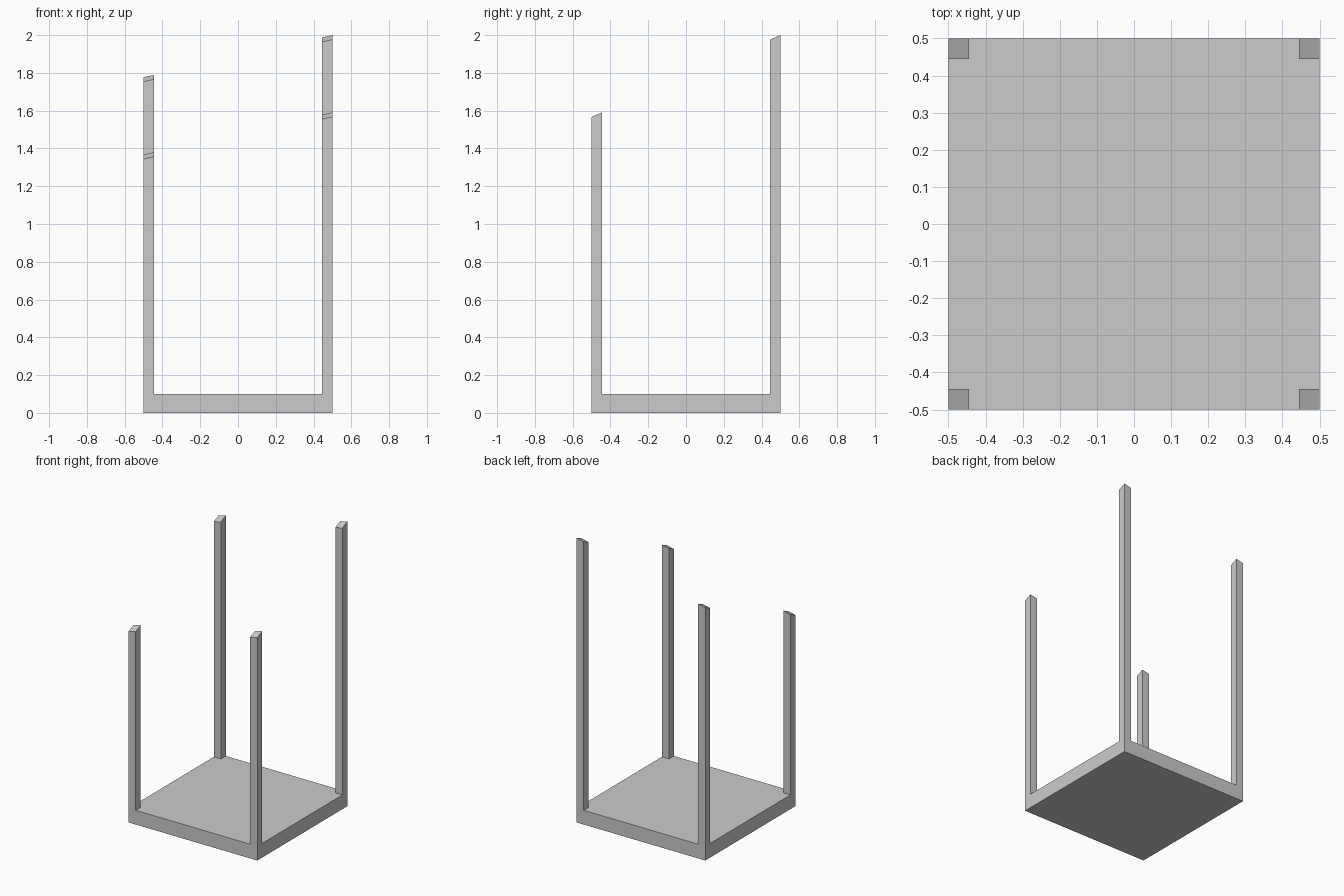
import bpy, bmesh, math
from mathutils import Vector

if "Cube" in bpy.data.objects:
    bpy.data.objects.remove(bpy.data.objects["Cube"])

HALF = 0.5       # half width of the base
INNER = 0.445    # inner edge of the posts
BASE_H = 0.1


def slope_z(x, y):
    """Sloping plane that trims the post tops."""
    return 1.672 + 0.223 * x + 0.433 * y


bm = bmesh.new()

# Base slab
bmesh.ops.create_cube(bm, size=1.0)
for v in bm.verts:
    v.co.z = BASE_H if v.co.z > 0 else 0.0

# Cut lines marking out the post footprints
for axis in (Vector((1, 0, 0)), Vector((0, 1, 0))):
    for d in (-INNER, INNER):
        geom = bm.verts[:] + bm.edges[:] + bm.faces[:]
        bmesh.ops.bisect_plane(bm, geom=geom, plane_co=axis * d, plane_no=axis)

# Corner posts, raised from the slab up to the sloping plane
corners = []
for f in bm.faces:
    c = f.calc_center_median()
    if f.normal.z > 0.9 and abs(c.x) > INNER and abs(c.y) > INNER:
        corners.append(f)
for f in bmesh.ops.extrude_discrete_faces(bm, faces=corners)["faces"]:
    for v in f.verts:
        v.co.z = slope_z(v.co.x, v.co.y)

# Weld the posts to the slab and merge coplanar faces
bmesh.ops.remove_doubles(bm, verts=bm.verts[:], dist=1e-5)
bmesh.ops.dissolve_limit(bm, angle_limit=math.radians(1),
                         verts=bm.verts[:], edges=bm.edges[:])
bmesh.ops.recalc_face_normals(bm, faces=bm.faces[:])

mesh = bpy.data.meshes.new("base_with_posts")
bm.to_mesh(mesh)
bm.free()
obj = bpy.data.objects.new("base_with_posts", mesh)
bpy.context.collection.objects.link(obj)
